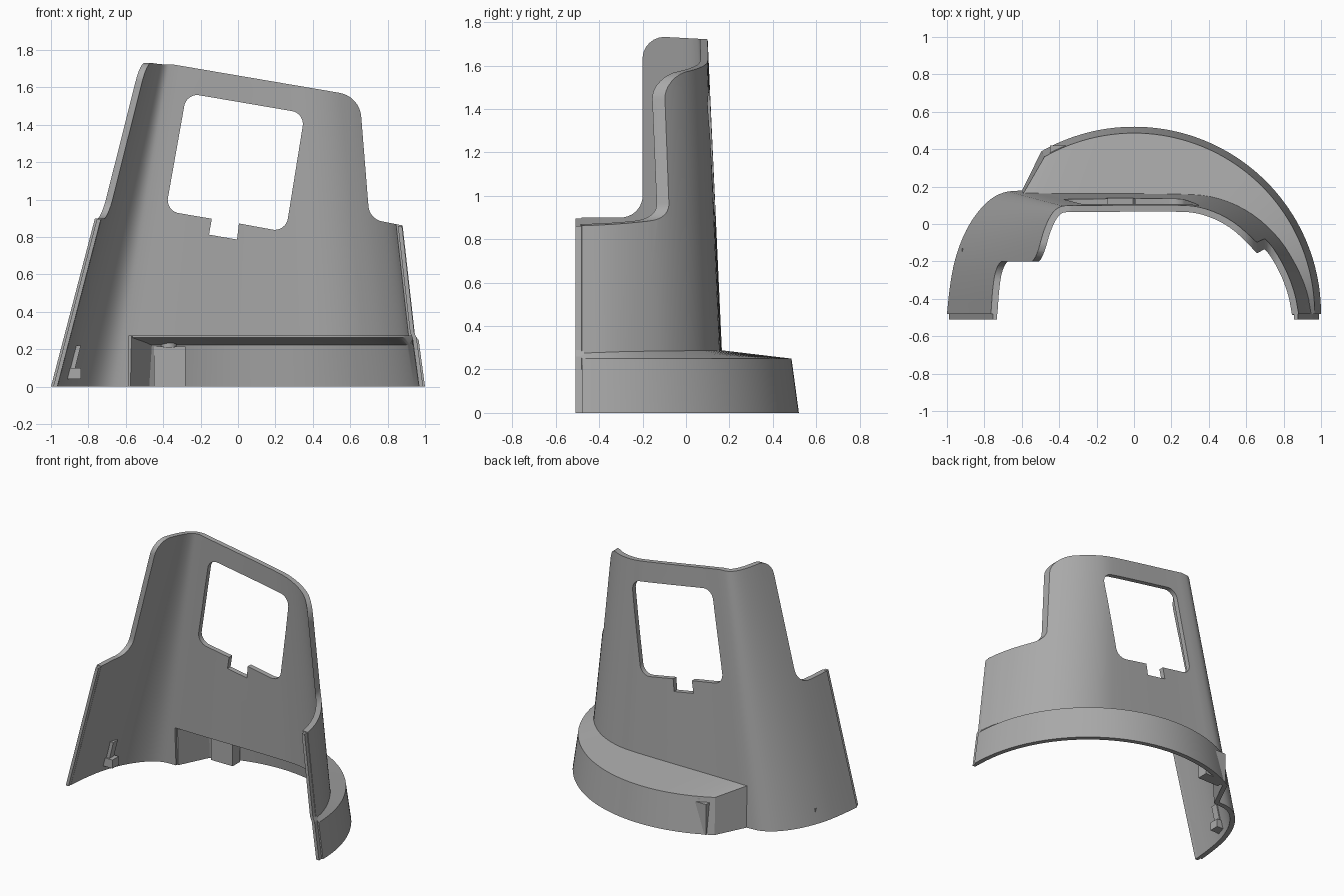
import bpy, bmesh, math
from mathutils import Vector

cube = bpy.data.objects.get("Cube")
if cube:
    bpy.data.objects.remove(cube)

grey = bpy.data.materials.new("plain grey")
grey.use_nodes = True
grey.diffuse_color = (0.4, 0.4, 0.4, 1)
grey.node_tree.nodes["Principled BSDF"].inputs["Base Color"].default_value = (0.4, 0.4, 0.4, 1)

WALL = 0.035
TOP = 1.8


def loft(name, rings):
    """Closed solid through rings that have equal point counts."""
    bm = bmesh.new()
    rows = [[bm.verts.new(p) for p in ring] for ring in rings]
    n = len(rows[0])
    for a, b in zip(rows, rows[1:]):
        for i in range(n):
            j = (i + 1) % n
            bm.faces.new((a[i], a[j], b[j], b[i]))
    bm.faces.new(rows[0][::-1])
    bm.faces.new(rows[-1])
    bmesh.ops.recalc_face_normals(bm, faces=bm.faces)
    mesh = bpy.data.meshes.new(name)
    bm.to_mesh(mesh)
    bm.free()
    mesh.materials.append(grey)
    ob = bpy.data.objects.new(name, mesh)
    bpy.context.collection.objects.link(ob)
    return ob


def select(ob):
    bpy.ops.object.select_all(action='DESELECT')
    ob.select_set(True)
    bpy.context.view_layer.objects.active = ob


def smooth(ob):
    select(ob)
    bpy.ops.object.shade_smooth_by_angle(angle=math.radians(30))


def cut(ob, cutter):
    cutter.hide_render = True
    mod = ob.modifiers.new("cut", 'BOOLEAN')
    mod.operation = 'DIFFERENCE'
    mod.solver = 'EXACT'
    mod.object = cutter
    select(ob)
    bpy.ops.object.modifier_apply(modifier=mod.name)
    bpy.data.objects.remove(cutter)


def box(name, x0, x1, y0, y1, z0, z1):
    return loft(name, [[(x0, y0, z), (x1, y0, z), (x1, y1, z), (x0, y1, z)] for z in (z0, z1)])


def fillet(corners, steps=8):
    """Round the corners of a polygon given as (a, b, radius)."""
    out = []
    for i, (a, b, r) in enumerate(corners):
        p = Vector((a, b))
        if not r:
            out.append(p)
            continue
        u = (Vector(corners[i - 1][:2]) - p).normalized()
        v = (Vector(corners[(i + 1) % len(corners)][:2]) - p).normalized()
        half = u.angle(v) / 2
        s, e = p + u * r / math.tan(half), p + v * r / math.tan(half)
        c = p + (u + v).normalized() * r / math.sin(half)
        for k in range(steps + 1):
            d = (s - c).lerp(e - c, k / steps).normalized()
            out.append(c + d * r)
    return out


def chaikin(pts, rounds=2):
    for _ in range(rounds):
        new = [pts[0]]
        for a, b in zip(pts, pts[1:]):
            new += [a.lerp(b, 0.25), a.lerp(b, 0.75)]
        pts = new + [pts[-1]]
    return pts


def inset(pts, d):
    out = []
    for i, p in enumerate(pts):
        t = (pts[min(i + 1, len(pts) - 1)] - pts[max(i - 1, 0)]).normalized()
        out.append(p + Vector((t.y, -t.x)) * d)
    return out


# Plan curves of the wall at the floor and at the top
LOW = [(-1, -.48), (-.985, -.33), (-.955, -.17), (-.89, -.01), (-.8, .11), (-.71, .17), (-.61, .18),
       (-.5, .175), (.25, .175), (.45, .16), (.64, .08), (.8, -.06), (.9, -.22), (.96, -.36), (.977, -.48)]
HIGH = [(-.53, -.48), (-.525, -.33), (-.505, -.19), (-.475, -.06), (-.435, .04), (-.39, .09), (-.33, .097),
        (-.25, .095), (.22, .095), (.35, .085), (.5, .02), (.62, -.09), (.7, -.22), (.75, -.36), (.775, -.48)]
low = chaikin([Vector(p) for p in LOW])
high = chaikin([Vector(p) for p in HIGH])


def section(z):
    return [a.lerp(b, z / TOP) for a, b in zip(low, high)]


def wall_ring(z):
    s = section(z)
    return [(p.x, p.y, z) for p in s + inset(s, WALL)[::-1]]


# Leaning curved wall
wall = loft("curved_wall", [wall_ring(TOP * i / 6) for i in range(7)])

# Trim: left shoulder, seen from the side
side = fillet([(-1, .9, 0), (-.2, .9, .1), (-.2, 1.737, .1), (.3, 1.71, 0), (.3, 2.2, 0), (-1, 2.2, 0)])
cut(wall, loft("left_trim", [[(x, p.x, p.y) for p in side] for x in (-1.5, -.2)]))

# Trim: sloping top and right shoulder, seen from the front
front = fillet([(-.7, 1.783, 0), (.65, 1.553, .14), (.703, .897, .09), (1.2, .8, 0), (1.2, 2.2, 0), (-.7, 2.2, 0)])
cut(wall, loft("top_trim", [[(p.x, y, p.y) for p in front] for y in (-1, 1)]))

# Window with a small notch in its sill
window = fillet([(-.275, 1.57, .07), (.357, 1.462, .07), (.255, .827, .07), (.005, .873, 0), (-.005, .787, 0),
                 (-.155, .813, 0), (-.14, .898, 0), (-.387, .94, .07)])
cut(wall, loft("window_cut", [[(p.x, y, p.y) for p in window] for y in (-.05, .4)]))

# Opening from the inside into the skirt
cut(wall, box("skirt_opening", -.585, 1.3, -1, 1, -.1, .27))
smooth(wall)

# Round skirt with a sloping ledge
STEPS = 56
path = [p for p in inset(section(.29), .012) if p.x > -.6]
lengths = [0]
for a, b in zip(path, path[1:]):
    lengths.append(lengths[-1] + (b - a).length)


def along(t):
    d = t * lengths[-1]
    for i in range(len(path) - 1):
        if d <= lengths[i + 1] + 1e-6:
            return path[i].lerp(path[i + 1], (d - lengths[i]) / (lengths[i + 1] - lengths[i]))
    return path[-1]


def skirt_ring(t):
    ang = math.radians(119.7) * (1 - t)

    def arc(r, z):
        return Vector((r * math.cos(ang), -.48 + r * math.sin(ang), z))
    s = along(t)
    return [arc(1, 0), arc(.966, .25), Vector((s.x, s.y, .29)), Vector((s.x, s.y, .262)),
            arc(.935, .222), arc(.966, 0)]


skirt = loft("skirt", [skirt_ring(i / STEPS) for i in range(STEPS + 1)])
smooth(skirt)

# Flat wall closing the skirt's right end
o0, o1, s1 = skirt_ring(0)[:3]
s0 = Vector((-.605, .165, 0))
across = Vector((.03, -.012, 0))
loft("skirt_end", [[p + k * across for p in (o0, o1, s1, s0)] for k in (0, 1)])


# Thin tongues along the two front edges
def tongue(name, levels):
    loft(name, [[(x, -.51, z), (x + .022, -.51, z), (x + .022, -.47, z), (x, -.47, z)] for x, z in levels])


tongue("right_tongue", [(-.988, 0), (-.755, .895)])
tongue("left_tongue", [(.968, 0), (.933, .26), (.92, .29), (.855, .86)])

# Small fittings inside
box("mount_plate", -.45, -.28, .34, .42, 0, .215)
bpy.ops.mesh.primitive_cylinder_add(vertices=24, radius=.042, depth=.03, location=(-.37, .37, .225))
boss = bpy.context.object
boss.name = "mount_boss"
boss.data.materials.append(grey)
smooth(boss)
box("clip_base", -.92, -.84, -.2, -.13, .04, .1)
loft("clip_hook", [[(x, -.19, z), (x + .03, -.19, z), (x + .03, -.14, z), (x, -.14, z)]
                   for x, z in ((-.9, .1), (-.87, .22))])
